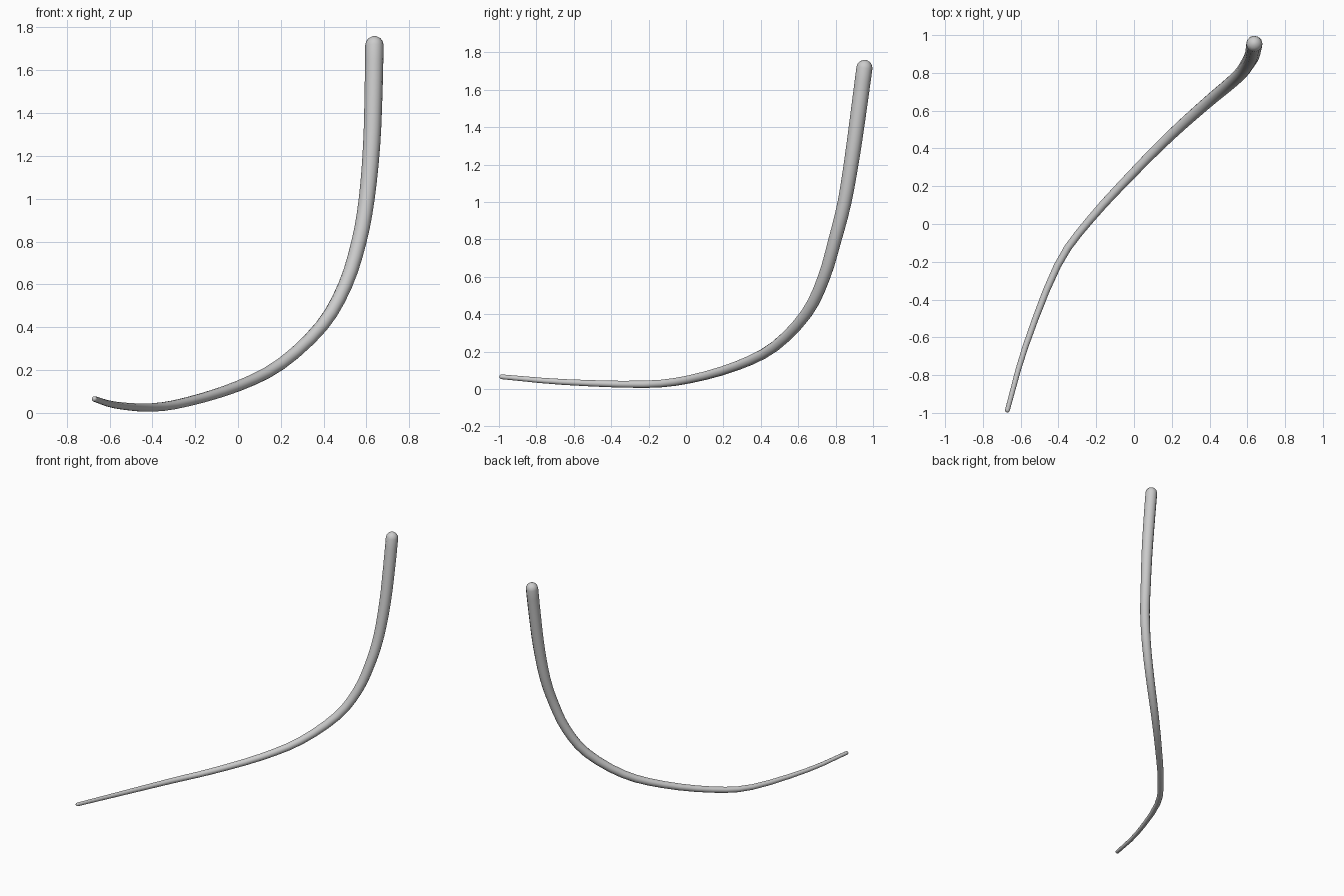
import bpy, bmesh, math
from mathutils import Vector

if "Cube" in bpy.data.objects:
    bpy.data.objects.remove(bpy.data.objects["Cube"])

SIDES = 12
# Centreline stations: x, y, z, radius
PATH = [(-0.67, -0.985, 0.065, 0.013), (-0.575, -0.65, 0.037, 0.016),
        (-0.405, -0.22, 0.025, 0.020), (-0.235, 0.02, 0.052, 0.022),
        (0.0, 0.275, 0.125, 0.025), (0.2, 0.475, 0.228, 0.028),
        (0.39, 0.645, 0.405, 0.031), (0.5, 0.737, 0.595, 0.033),
        (0.565, 0.797, 0.80, 0.035), (0.601, 0.848, 1.0, 0.037),
        (0.624, 0.89, 1.25, 0.040), (0.633, 0.925, 1.5, 0.042),
        (0.637, 0.954, 1.717, 0.043)]


def smooth_path(pts, steps):
    """Catmull-Rom samples of 4D points (position and radius)."""
    p = [Vector(q) for q in pts]
    p = [2 * p[0] - p[1]] + p + [2 * p[-1] - p[-2]]
    out = []
    for i in range(1, len(p) - 2):
        a, b, c, d = p[i - 1:i + 3]
        for s in range(steps):
            t = s / steps
            out.append(0.5 * (2 * b + (c - a) * t + (2 * a - 5 * b + 4 * c - d) * t * t
                              + (3 * b - a - 3 * c + d) * t ** 3))
    return out + [p[-2]]


samples = smooth_path(PATH, 3)
centres = [s.to_3d() for s in samples]
radii = [s[3] for s in samples]
n = len(centres)
tangents = [(centres[min(i + 1, n - 1)] - centres[max(i - 1, 0)]).normalized() for i in range(n)]

# Rings: rounded tip, tapering shaft, rounded head
dome = [math.radians(a) for a in (75, 50, 25)]
rings = [(centres[0] - tangents[0] * radii[0] * math.sin(a), tangents[0], radii[0] * math.cos(a)) for a in dome]
rings += list(zip(centres, tangents, radii))
rings += [(centres[-1] + tangents[-1] * radii[-1] * math.sin(a), tangents[-1], radii[-1] * math.cos(a))
          for a in reversed(dome)]

bm = bmesh.new()
side = tangents[0].orthogonal().normalized()
loops = []
for c, t, r in rings:
    side = (side - t * side.dot(t)).normalized()
    up = t.cross(side)
    loops.append([bm.verts.new(c + r * (side * math.cos(k * math.tau / SIDES) + up * math.sin(k * math.tau / SIDES)))
                  for k in range(SIDES)])
for a, b in zip(loops, loops[1:]):
    for k in range(SIDES):
        j = (k + 1) % SIDES
        bm.faces.new((a[k], a[j], b[j], b[k]))

# Close both ends with a pole
for loop, pole in ((loops[0][::-1], centres[0] - tangents[0] * radii[0]),
                   (loops[-1], centres[-1] + tangents[-1] * radii[-1])):
    v = bm.verts.new(pole)
    for k in range(SIDES):
        bm.faces.new((loop[k], loop[(k + 1) % SIDES], v))
bmesh.ops.recalc_face_normals(bm, faces=bm.faces)
for f in bm.faces:
    f.smooth = True

mesh = bpy.data.meshes.new("curved_tapered_rod")
bm.to_mesh(mesh)
bm.free()
bpy.context.collection.objects.link(bpy.data.objects.new("curved_tapered_rod", mesh))
